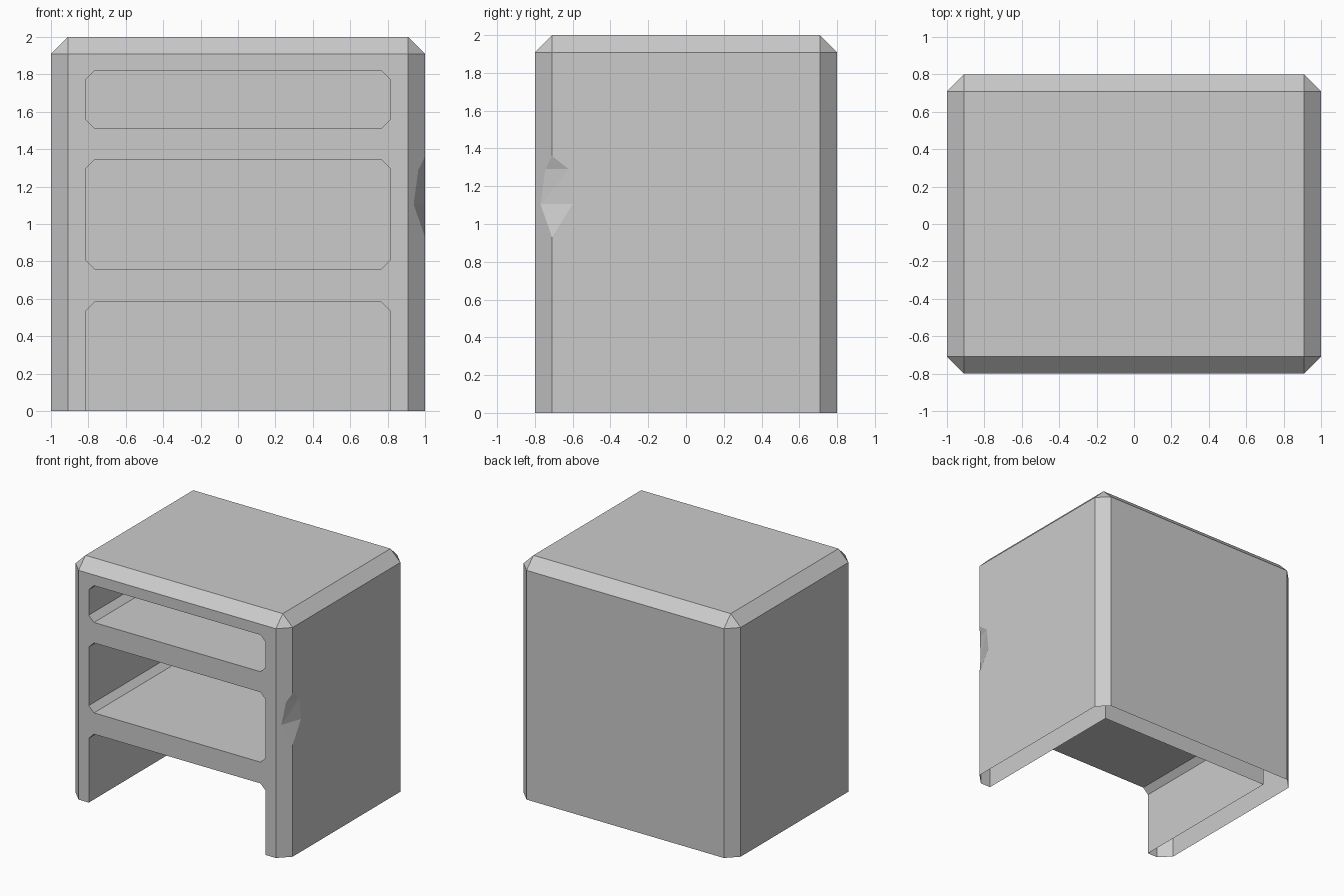
import bpy, bmesh

if "Cube" in bpy.data.objects:
    bpy.data.objects.remove(bpy.data.objects["Cube"])

W, D, H = 1.0, 0.8, 2.0        # half width, half depth, height
BEVEL = 0.091


def finish(bm, name):
    bmesh.ops.recalc_face_normals(bm, faces=bm.faces)
    mesh = bpy.data.meshes.new(name)
    bm.to_mesh(mesh)
    bm.free()
    obj = bpy.data.objects.new(name, mesh)
    bpy.context.collection.objects.link(obj)
    return obj


def pocket(name, z0, z1, open_bottom=False):
    # Octagonal slot profile pushed into the cabinet from the front
    x, c = 0.815, 0.048
    right = [(x, z0)] if open_bottom else [(x - c, z0), (x, z0 + c)]
    right += [(x, z1 - c), (x - c, z1)]
    profile = right + [(-px, pz) for px, pz in reversed(right)]
    bm = bmesh.new()
    face = bm.faces.new([bm.verts.new((px, -1.0, pz)) for px, pz in profile])
    ext = bmesh.ops.extrude_face_region(bm, geom=[face])["geom"]
    verts = [g for g in ext if isinstance(g, bmesh.types.BMVert)]
    bmesh.ops.translate(bm, verts=verts, vec=(0, 1.62, 0))
    return finish(bm, name)


# Cabinet block, bevelled on every edge except the bottom rim
bm = bmesh.new()
bmesh.ops.create_cube(bm, size=1)
bmesh.ops.scale(bm, verts=bm.verts, vec=(2 * W, 2 * D, H))
bmesh.ops.translate(bm, verts=bm.verts, vec=(0, 0, H / 2))
edges = [e for e in bm.edges if max(v.co.z for v in e.verts) > 0.1]
bmesh.ops.bevel(bm, geom=edges, offset=BEVEL, segments=1, affect='EDGES')
cabinet = finish(bm, "cabinet")

# Chip broken out of the front right edge
bm = bmesh.new()
y_edge = -D + BEVEL
for co in [(W, y_edge, 1.36), (W, y_edge, 0.93),
           (W, -0.62, 1.29), (W, -0.60, 1.105),
           (0.964, -0.745, 1.29), (0.939, -0.77, 1.105),
           (1.05, -0.75, 1.15)]:
    bm.verts.new(co)
bmesh.ops.convex_hull(bm, input=bm.verts)
chip = finish(bm, "edge_chip_cutter")

cutters = [pocket("top_slot_cutter", 1.513, 1.82),
           pocket("middle_slot_cutter", 0.76, 1.343),
           pocket("bottom_slot_cutter", -0.2, 0.583, open_bottom=True),
           chip]

# Carve the openings
for cutter in cutters:
    cutter.hide_render = True
    mod = cabinet.modifiers.new(cutter.name, 'BOOLEAN')
    mod.operation = 'DIFFERENCE'
    mod.solver = 'EXACT'
    mod.object = cutter
deps = bpy.context.evaluated_depsgraph_get()
carved = bpy.data.meshes.new_from_object(cabinet.evaluated_get(deps))
cabinet.modifiers.clear()
cabinet.data = carved
for cutter in cutters:
    bpy.data.objects.remove(cutter)

# The shell is open underneath
bm = bmesh.new()
bm.from_mesh(carved)
under = [f for f in bm.faces if all(abs(v.co.z) < 1e-4 for v in f.verts)]
bmesh.ops.delete(bm, geom=under, context='FACES')
bm.to_mesh(carved)
bm.free()
